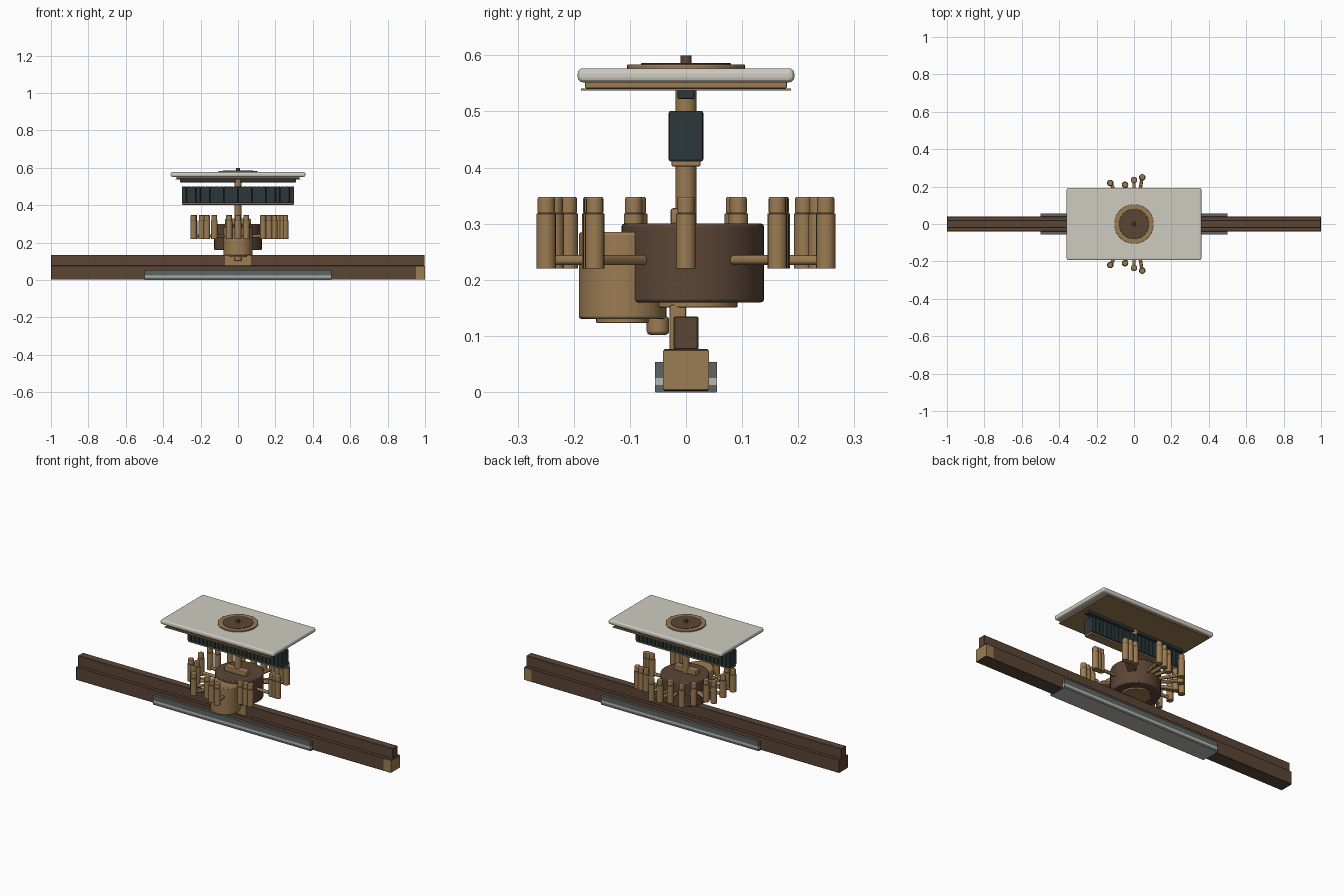
import bpy, math
from mathutils import Vector

if "Cube" in bpy.data.objects:
    bpy.data.objects.remove(bpy.data.objects["Cube"])


def material(name, rgb):
    m = bpy.data.materials.new(name)
    m.diffuse_color = (*rgb, 1)
    m.use_nodes = True
    m.node_tree.nodes["Principled BSDF"].inputs["Base Color"].default_value = m.diffuse_color
    return m


BROWN = material("dark brown", (0.105, 0.06, 0.036))
TAN = material("brass tan", (0.33, 0.2, 0.085))
TEAL = material("dark teal", (0.025, 0.038, 0.042))
CREAM = material("pale grey", (0.62, 0.6, 0.53))
GREY = material("steel grey", (0.11, 0.13, 0.13))
SILVER = material("silver", (0.48, 0.47, 0.43))


def finish(o, name, mat, bevel, segs=2):
    o.name = name
    o.data.materials.append(mat)
    if bevel:
        b = o.modifiers.new("bevel", 'BEVEL')
        b.width = bevel
        b.segments = segs
        b.limit_method = 'ANGLE'
    return o


def box(name, x, y, z, mat, bevel=0.0, segs=2):
    """Box from (min, max) ranges."""
    bpy.ops.mesh.primitive_cube_add(size=1)
    o = bpy.context.object
    for v in o.data.vertices:
        v.co = [r[0] + (r[1] - r[0]) * (c + 0.5) for r, c in zip((x, y, z), v.co)]
    return finish(o, name, mat, bevel, segs)


def cyl(name, x, y, z0, z1, r, mat, bevel=0.0, sides=32):
    bpy.ops.mesh.primitive_cylinder_add(vertices=sides, radius=r, depth=z1 - z0,
                                        location=(x, y, (z0 + z1) / 2))
    o = bpy.context.object
    bpy.ops.object.shade_smooth_by_angle()
    return finish(o, name, mat, bevel)


def rod(name, a, b, r, mat):
    a, b = Vector(a), Vector(b)
    bpy.ops.mesh.primitive_cylinder_add(vertices=12, radius=r, depth=(b - a).length,
                                        location=(a + b) / 2)
    o = bpy.context.object
    o.rotation_euler = (b - a).to_track_quat('Z', 'Y').to_euler()
    bpy.ops.object.shade_smooth_by_angle()
    return finish(o, name, mat, 0)


# Long beam with narrow upper rail and end block
box("lower_beam", (-1, 0.999), (-0.04, 0.04), (0.002, 0.077), BROWN, 0.002, 1)
box("upper_beam", (-1, 0.998), (-0.022, 0.022), (0.076, 0.135), BROWN, 0.002, 1)
box("end_block", (0.953, 1), (-0.041, 0.041), (0.005, 0.073), TAN)

# Side rails and sole plate
box("sole_plate", (-0.5, 0.5), (-0.055, 0.055), (0, 0.013), GREY)
box("sole_underside", (-0.5, 0.5), (-0.054, 0.054), (-0.0005, 0.001), SILVER)
for s in (-1, 1):
    ys = sorted((s * 0.038, s * 0.055))
    box("rail_strip", (-0.5, 0.5), ys, (0.013, 0.025), SILVER)
    box("rail_side", (-0.5, 0.5), ys, (0.025, 0.054), GREY)

# Mount, small front drum and main drum
box("mount_block", (-0.07, 0.07), (-0.029, 0), (0.065, 0.155), TAN, 0.003)
cyl("main_drum", 0, 0.012, 0.16, 0.3, 0.127, BROWN, 0.005, 48)
cyl("main_drum_base", 0, 0.015, 0.151, 0.162, 0.077, TAN, 0.002)
cyl("front_drum", 0, -0.113, 0.13, 0.285, 0.078, TAN, 0.005, 40)
cyl("front_drum_base", 0, -0.113, 0.123, 0.132, 0.047, TAN, 0.002)
cyl("foot_knob", 0, -0.05, 0.102, 0.135, 0.02, TAN, 0.006, 20)
box("drum_top_bar", (-0.07, 0.07), (-0.028, 0.012), (0.298, 0.328), TAN, 0.006)

# Three rings of posts with caps, each carried on an arm from the drum
for count, radius in ((7, 0.215), (8, 0.235), (9, 0.253)):
    for i in range(count):
        a = 2 * math.pi * i / count
        c, s = math.cos(a), math.sin(a)
        x, y = radius * c, radius * s
        rod("post_arm", (0.11 * c, 0.11 * s, 0.235), (x, y, 0.235), 0.009, TAN)
        cyl("post", x, y, 0.22, 0.318, 0.0175, TAN, 0.001, 16)
        cyl("post_cap", x, y, 0.317, 0.348, 0.0155, TAN, 0.004, 16)

# Central shaft
cyl("shaft", 0, 0, 0.29, 0.545, 0.0185, TAN, 0, 24)
cyl("shaft_tip", 0, 0, 0.575, 0.6, 0.01, BROWN, 0.001, 16)

# Ribbed dark comb on its carrier strip
box("comb_carrier", (-0.3, 0.3), (-0.026, 0.026), (0.402, 0.412), TAN, 0.003)
box("comb_core", (-0.295, 0.295), (-0.025, 0.025), (0.413, 0.496), TEAL)
for i in range(24):
    x = -0.2875 + i * 0.025
    box("comb_rib", (x - 0.0118, x + 0.0118), (-0.031, 0.031), (0.411, 0.501), TEAL, 0.004)

# Top plate with layers beneath and hub discs above
box("under_bar", (-0.31, 0.31), (-0.015, 0.015), (0.522, 0.539), TEAL, 0.003)
box("lower_sheet", (-0.335, 0.335), (-0.187, 0.187), (0.537, 0.541), TAN)
box("middle_sheet", (-0.33, 0.33), (-0.18, 0.18), (0.541, 0.554), TAN, 0.003)
box("top_plate", (-0.36, 0.36), (-0.193, 0.193), (0.552, 0.577), CREAM, 0.009, 3)
cyl("hub_ring", 0, 0, 0.575, 0.584, 0.105, TAN, 0.002, 48)
cyl("hub_disc", 0, 0, 0.58, 0.586, 0.08, BROWN, 0.001, 48)
